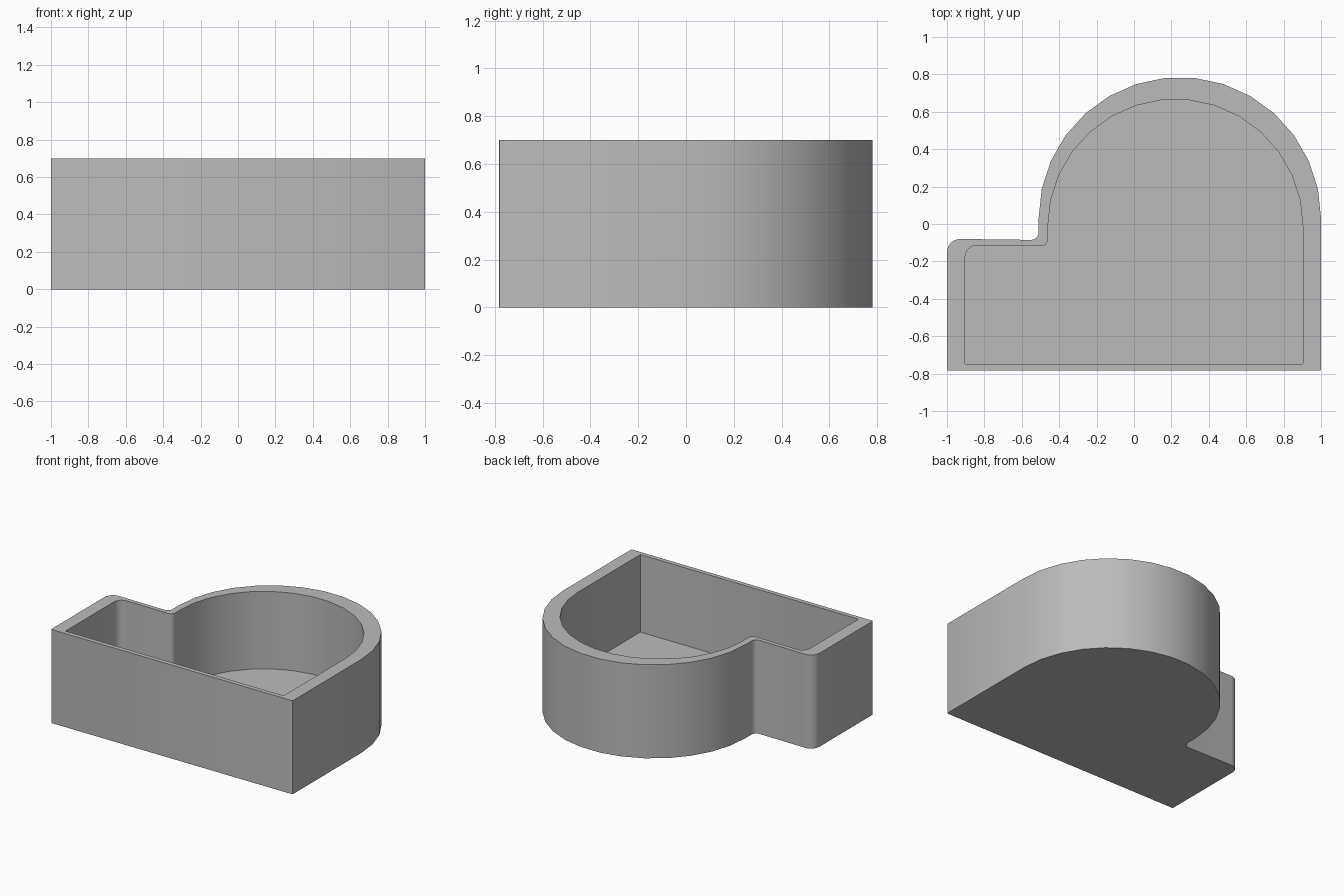
import bpy
import bmesh
import math

cube = bpy.data.objects.get("Cube")
if cube:
    bpy.data.objects.remove(cube, do_unlink=True)

HEIGHT, FLOOR = 0.70, 0.12
INNER_SCALE, INNER_SHIFT = 0.903, -0.042


def arc(cx, cy, r, start, end, steps):
    """Points along a circular arc, angles in degrees."""
    angles = [math.radians(start + (end - start) * i / steps) for i in range(steps + 1)]
    return [(cx + r * math.cos(a), cy + r * math.sin(a)) for a in angles]


# Plan outline, counter-clockwise: round bay, step, small wing, straight front
outline = (
    arc(0.245, 0.03, 0.755, 0, 180, 15)
    + arc(-0.55, -0.045, 0.04, 0, -90, 4)
    + arc(-0.93, -0.15, 0.07, 90, 180, 6)
    + arc(-0.995, -0.778, 0.005, 180, 270, 2)
    + arc(0.995, -0.778, 0.005, 270, 360, 2)
)
cavity = [(x * INNER_SCALE, y * INNER_SCALE + INNER_SHIFT) for x, y in outline]

bm = bmesh.new()


def ring(points, z):
    return [bm.verts.new((x, y, z)) for x, y in points]


# Base, outer wall, rim, inner wall and floor
rings = [ring(outline, 0), ring(outline, HEIGHT), ring(cavity, HEIGHT), ring(cavity, FLOOR)]
count = len(outline)
for low, high in zip(rings, rings[1:]):
    for i in range(count):
        j = (i + 1) % count
        bm.faces.new((low[i], low[j], high[j], high[i]))
bm.faces.new(rings[0][::-1])
bm.faces.new(rings[-1])
bmesh.ops.recalc_face_normals(bm, faces=bm.faces[:])

mesh = bpy.data.meshes.new("open_tray")
bm.to_mesh(mesh)
bm.free()
tray = bpy.data.objects.new("open_tray", mesh)
bpy.context.collection.objects.link(tray)

# Plain grey
grey = bpy.data.materials.new("grey")
grey.use_nodes = True
colour = (0.5, 0.5, 0.5, 1)
grey.diffuse_color = colour
grey.node_tree.nodes["Principled BSDF"].inputs["Base Color"].default_value = colour
mesh.materials.append(grey)

# Smooth curves, sharp rims and corners
bpy.ops.object.select_all(action="DESELECT")
tray.select_set(True)
bpy.context.view_layer.objects.active = tray
bpy.ops.object.shade_smooth_by_angle(angle=math.radians(30))
